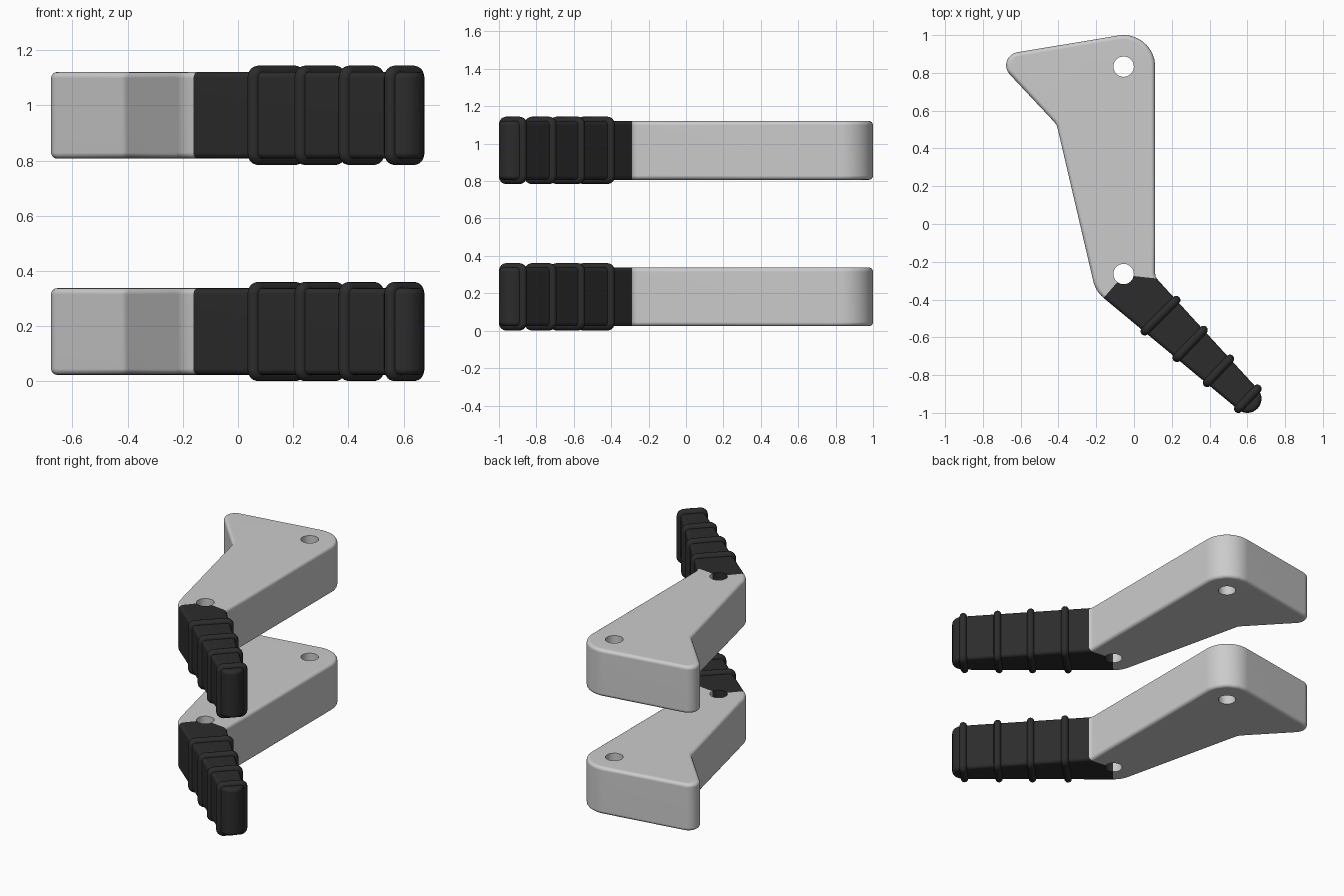
import bpy, bmesh
from math import sin, cos, radians, pi
from mathutils import Vector

if "Cube" in bpy.data.objects:
    bpy.data.objects.remove(bpy.data.objects["Cube"])

Z0, Z1 = 0.024, 0.338        # plate thickness
LEVEL = 0.783                # height between the two copies
HOLES = [(-0.055, 0.833), (-0.055, -0.265)]

black = bpy.data.materials.new("black_rubber")
black.diffuse_color = (0.025, 0.025, 0.025, 1)
black.use_nodes = True
black.node_tree.nodes["Principled BSDF"].inputs["Base Color"].default_value = black.diffuse_color


def arc(cx, cy, r, a0, a1, n):
    return [(cx + r * cos(radians(a0 + (a1 - a0) * i / n)),
             cy + r * sin(radians(a0 + (a1 - a0) * i / n))) for i in range(n + 1)]


def link(name, data):
    ob = bpy.data.objects.new(name, data)
    bpy.context.collection.objects.link(ob)
    return ob


def baked(ob):
    """Evaluated mesh of an object, removing the source object."""
    bpy.context.view_layer.update()
    dg = bpy.context.evaluated_depsgraph_get()
    me = bpy.data.meshes.new_from_object(ob.evaluated_get(dg))
    bpy.data.objects.remove(ob)
    return me


def place(name, me, mat=None):
    """Smooth the mesh and place it on both levels."""
    me.materials.clear()
    if mat:
        me.materials.append(mat)
    for p in me.polygons:
        p.use_smooth = True
        p.material_index = 0
    me.set_sharp_from_angle(angle=radians(40))
    for i, level in enumerate(("lower", "upper")):
        ob = link(f"{level}_{name}", me)
        ob.location.z = i * LEVEL
        ob.modifiers.new("normals", 'WEIGHTED_NORMAL').keep_sharp = True


# full silhouette of bracket and handle, counter-clockwise
outline = (arc(*HOLES[0], 0.167, 0, 100, 14)
           + arc(-0.607, 0.84, 0.07, 100, 222, 12)
           + [(-0.422, 0.54), (-0.409, 0.522), (-0.403, 0.5)]
           + arc(*HOLES[1], 0.165, 193, 230, 6)
           + arc(0.6, -0.925, 0.075, 230, 402, 16)
           + [(0.128, -0.298), (0.115, -0.28), (0.112, -0.262)])

bm = bmesh.new()
base = bm.faces.new([bm.verts.new((x, y, Z0)) for x, y in outline])
top = bmesh.ops.extrude_face_region(bm, geom=[base], use_keep_orig=True)
bmesh.ops.translate(bm, vec=(0, 0, Z1 - Z0),
                    verts=[g for g in top["geom"] if isinstance(g, bmesh.types.BMVert)])
bmesh.ops.recalc_face_normals(bm, faces=bm.faces)
rim = [e for e in bm.edges if abs(e.verts[0].co.z - e.verts[1].co.z) < 1e-5]
bmesh.ops.bevel(bm, geom=rim, offset=0.022, segments=4, profile=0.5, affect='EDGES')
me = bpy.data.meshes.new("solid")
bm.to_mesh(me)
bm.free()
solid = link("solid", me)

# bolt holes
cutters = []
for x, y in HOLES:
    bpy.ops.mesh.primitive_cylinder_add(vertices=32, radius=0.054, depth=1, location=(x, y, 0.2))
    c = bpy.context.object
    c.name = "hole_cutter"
    c.hide_render = True
    cutters.append(c)
    m = solid.modifiers.new("hole", 'BOOLEAN')
    m.operation, m.solver, m.object = 'DIFFERENCE', 'EXACT', c
full = baked(solid)
for c in cutters:
    bpy.data.objects.remove(c)

# split into grey bracket and black handle along two lines meeting at the lower hole
hub = Vector((-0.055, -0.27, 0))
normals = []
for end, sign in (((-0.16, -0.39, 0), 1), ((0.113, -0.288, 0), -1)):
    d = Vector(end) - hub
    normals.append(Vector((-d.y, d.x, 0)).normalized() * sign)
for name, is_grip, mat in (("bracket", False, None), ("handle", True, black)):
    bm = bmesh.new()
    bm.from_mesh(full)
    bmesh.ops.triangulate(bm, faces=bm.faces)
    for n in normals:
        bmesh.ops.bisect_plane(bm, geom=bm.verts[:] + bm.edges[:] + bm.faces[:],
                               dist=1e-5, plane_co=hub, plane_no=n)
    drop = [f for f in bm.faces
            if all((f.calc_center_median() - hub).dot(n) > 0 for n in normals) != is_grip]
    bmesh.ops.delete(bm, geom=drop, context='FACES')
    me = bpy.data.meshes.new(name)
    bm.to_mesh(me)
    bm.free()
    place(name, me, mat)

# grip ribs: round bead following the handle's cross-section
for i, (xa, xb) in enumerate(((0.057, 0.223), (0.227, 0.368), (0.387, 0.508), (0.552, 0.653))):
    a = Vector((xa, -0.57 - 0.83 * (xa - 0.06), 0))
    b = Vector((xb, -0.288 - 1.093 * (xb - 0.118), 0))
    w, r = (b - a).length, 0.022
    d = (b - a) / w
    loop = (arc(w - r, Z1 - r, r, 0, 90, 5) + arc(r, Z1 - r, r, 90, 180, 5)
            + arc(r, Z0 + r, r, 180, 270, 5) + arc(w - r, Z0 + r, r, 270, 360, 5))
    cu = bpy.data.curves.new("rib", 'CURVE')
    cu.dimensions = '3D'
    cu.bevel_depth, cu.bevel_resolution = 0.023, 4
    sp = cu.splines.new('POLY')
    sp.points.add(len(loop) - 1)
    for p, (u, z) in zip(sp.points, loop):
        p.co = (*(a + d * u).xy, z, 1)
    sp.use_cyclic_u = True
    place(f"grip_rib_{i + 1}", baked(link("rib", cu)), black)
